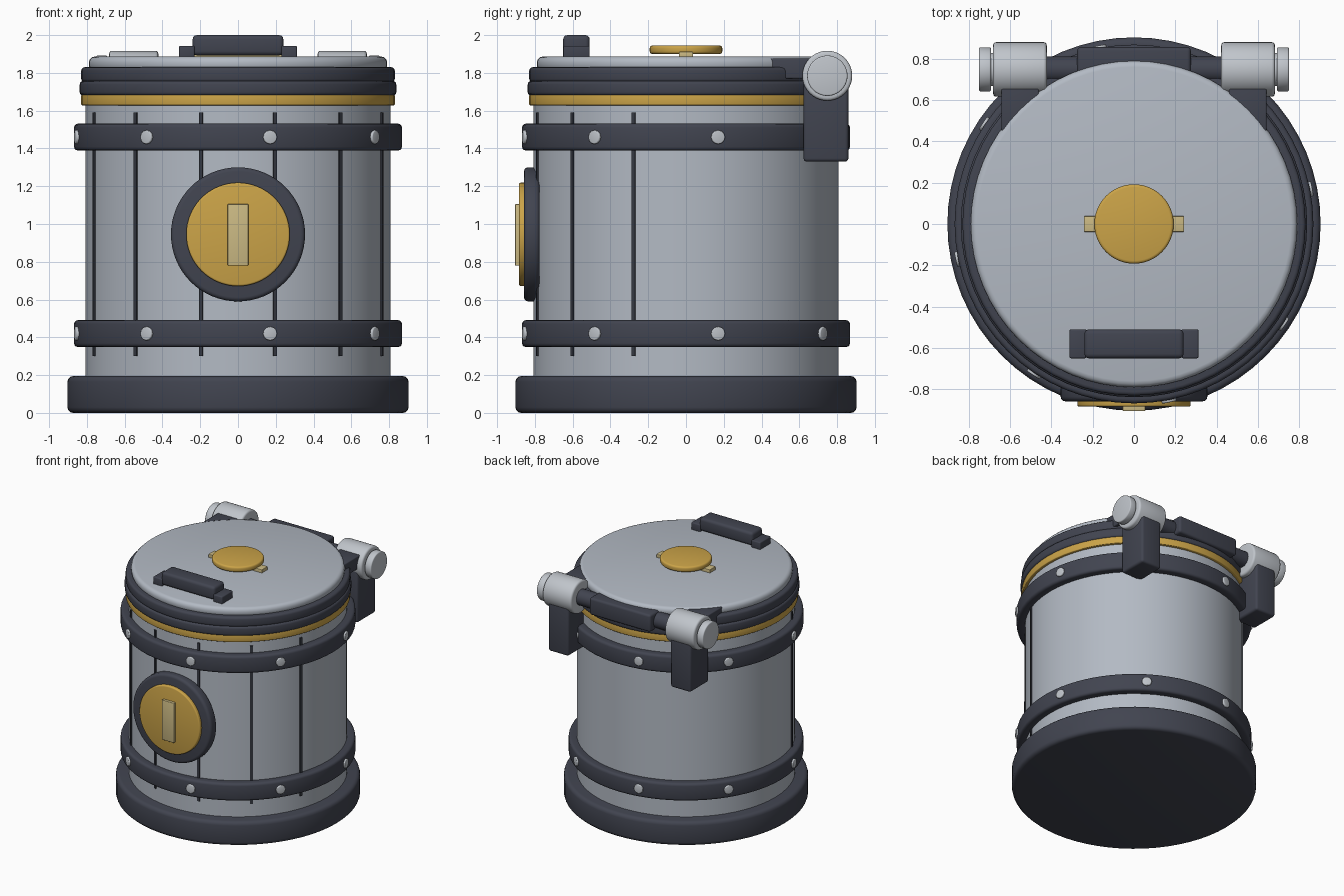
import bpy, bmesh, math
from mathutils import Matrix, Vector

if "Cube" in bpy.data.objects:
    bpy.data.objects.remove(bpy.data.objects["Cube"])


def material(name, rgb):
    m = bpy.data.materials.new(name)
    m.diffuse_color = (*rgb, 1)
    m.use_nodes = True
    m.node_tree.nodes["Principled BSDF"].inputs["Base Color"].default_value = m.diffuse_color
    return m


STEEL = material("steel grey", (0.45, 0.49, 0.55))
SILVER = material("silver", (0.53, 0.56, 0.60))
DARK = material("dark slate", (0.053, 0.058, 0.080))
SEAM = material("seam black", (0.035, 0.039, 0.052))
GOLD = material("gold", (0.60, 0.37, 0.065))
BRASS = material("pale brass", (0.60, 0.49, 0.23))


def finish(bm, name, mat, bevel=0.0, matrix=None, segments=3):
    """Round the sharp edges, place the part and shade it."""
    bmesh.ops.recalc_face_normals(bm, faces=bm.faces)
    if bevel:
        edges = [e for e in bm.edges if e.calc_face_angle(0) > math.radians(50)]
        bmesh.ops.bevel(bm, geom=edges, offset=bevel, offset_type='OFFSET',
                        segments=segments, profile=0.5, affect='EDGES')
    if matrix:
        bmesh.ops.transform(bm, matrix=matrix, verts=bm.verts)
    mesh = bpy.data.meshes.new(name)
    bm.to_mesh(mesh)
    bm.free()
    obj = bpy.data.objects.new(name, mesh)
    obj.data.materials.append(mat)
    bpy.context.collection.objects.link(obj)
    bpy.ops.object.select_all(action='DESELECT')
    obj.select_set(True)
    bpy.context.view_layer.objects.active = obj
    bpy.ops.object.shade_smooth_by_angle(angle=math.radians(35))
    return obj


def box(name, mat, lo, hi, bevel=0.0, matrix=None):
    lo, hi = Vector(lo), Vector(hi)
    bm = bmesh.new()
    bmesh.ops.create_cube(bm, size=1)
    for v in bm.verts:
        v.co = Vector(v.co[i] * (hi[i] - lo[i]) + (lo[i] + hi[i]) / 2 for i in range(3))
    return finish(bm, name, mat, bevel, matrix)


def disc(name, mat, r, a, b, bevel=0.0, matrix=None, sides=64):
    """Cylinder of radius r from a to b along its local z axis."""
    bm = bmesh.new()
    bmesh.ops.create_cone(bm, cap_ends=True, segments=sides, radius1=r, radius2=r, depth=b - a,
                          matrix=Matrix.Translation((0, 0, (a + b) / 2)))
    return finish(bm, name, mat, bevel, matrix)


def ring(name, mat, r_in, r_out, a, b, bevel, sides=64):
    """Rectangular hoop around z."""
    bm = bmesh.new()
    section = ((r_in, a), (r_out, a), (r_out, b), (r_in, b))
    loops = []
    for i in range(sides):
        t = math.tau * i / sides
        loops.append([bm.verts.new((r * math.cos(t), r * math.sin(t), z)) for r, z in section])
    for i in range(sides):
        p, q = loops[i], loops[(i + 1) % sides]
        for k in range(4):
            bm.faces.new((p[k], q[k], q[(k + 1) % 4], p[(k + 1) % 4]))
    return finish(bm, name, mat, bevel)


def outward(angle, z):
    """Local z points away from the barrel axis at the given angle."""
    return (Matrix.Translation((0, 0, z)) @ Matrix.Rotation(angle, 4, 'Z')
            @ Matrix.Rotation(math.pi / 2, 4, 'Y'))


# Canister body and base
disc("base", DARK, 0.903, 0.0, 0.195, 0.03)
disc("body", STEEL, 0.807, 0.15, 1.66)

# Plank seams on the front half
for deg in (-70, -42, -14, 14, 42, 70):
    box("body_seam", SEAM, (0.79, -0.01, 0.3), (0.815, 0.01, 1.59),
        matrix=Matrix.Rotation(math.radians(deg - 90), 4, 'Z'))

# Bands with rivets
for z in (0.42, 1.46):
    ring("band", DARK, 0.79, 0.868, z - 0.071, z + 0.071, 0.02)
    for k in range(8):
        disc("rivet", SILVER, 0.037, 0.84, 0.88, 0.006,
             outward(math.radians(11.25 + 45 * k), z), sides=12)

# Collar and lid
disc("gold_collar", GOLD, 0.83, 1.628, 1.685, 0.006)
disc("seal_lower", DARK, 0.838, 1.68, 1.757, 0.018)
disc("seal_upper", DARK, 0.83, 1.75, 1.83, 0.018)
disc("lid", STEEL, 0.79, 1.81, 1.886, 0.03)

# Lid handle
box("handle_bar", DARK, (-0.24, -0.65, 1.893), (0.24, -0.51, 2.0), 0.022)
for s in (-1, 1):
    x0, x1 = sorted((s * 0.23, s * 0.312))
    box("handle_foot", DARK, (x0, -0.65, 1.875), (x1, -0.51, 1.943), 0.008)

# Lid knob
disc("knob", GOLD, 0.192, 1.9, 1.945, 0.014)
box("knob_crossbar", BRASS, (-0.242, -0.038, 1.88), (0.242, 0.038, 1.912), 0.003)

# Front lock medallion
front = outward(-math.pi / 2, 0.945)
disc("lock_rim", DARK, 0.355, 0.775, 0.858, 0.022, front)
disc("lock_plate", GOLD, 0.274, 0.84, 0.884, 0.01, front)
box("lock_key_bar", BRASS, (-0.055, -0.905, 0.78), (0.055, -0.87, 1.105), 0.004)

# Rear hinge
HY, HZ = 0.748, 1.785
along_x = Matrix.Translation((0, HY, HZ)) @ Matrix.Rotation(math.pi / 2, 4, 'Y')
disc("hinge_rod", DARK, 0.063, -0.45, 0.45, 0, along_x, 24)
box("hinge_sleeve", DARK, (-0.275, 0.69, 1.72), (0.275, 0.856, 1.86), 0.018)
for s in (-1, 1):
    def span(a, b):
        return sorted((s * a, s * b))
    disc("hinge_barrel", SILVER, 0.132, *span(0.422, 0.682), 0.016, along_x, 40)
    disc("hinge_neck", SILVER, 0.08, *span(0.66, 0.71), 0, along_x, 32)
    disc("hinge_cap", SILVER, 0.107, *span(0.692, 0.75), 0.008, along_x, 40)
    x0, x1 = span(0.46, 0.642)
    box("hinge_bracket", DARK, (x0, 0.622, 1.33), (x1, 0.86, 1.78), 0.018)
    box("hinge_strap", DARK, (x0, 0.44, 1.77), (x1, 0.68, 1.876), 0.008)
